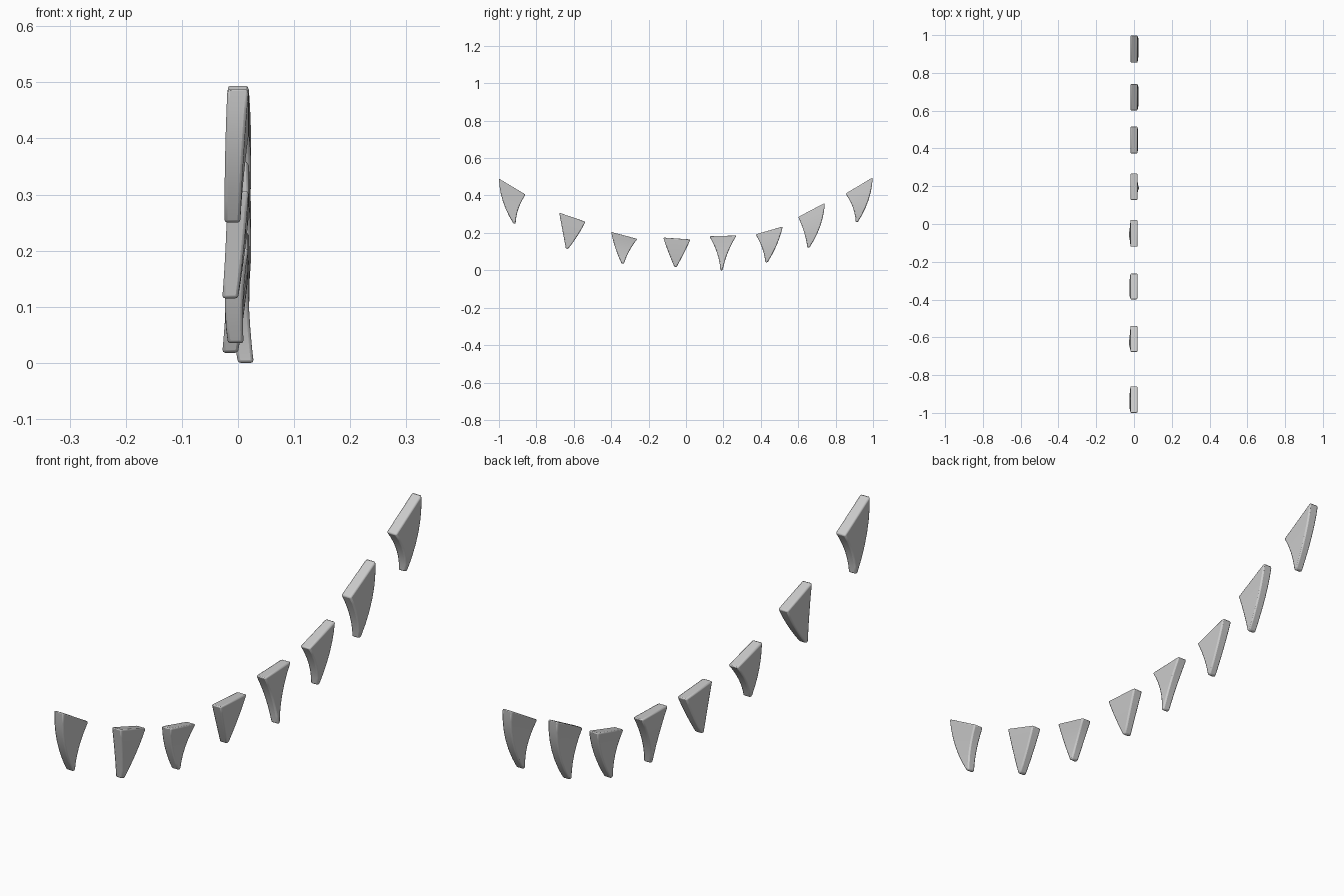
import bpy, bmesh
from mathutils import Vector

if "Cube" in bpy.data.objects:
    bpy.data.objects.remove(bpy.data.objects["Cube"])

ROWS = 7      # rows of vertices from the top edge to the tip
TOP_T, TIP_T = 0.038, 0.028   # thickness at top and tip
TIP_W = 0.012

# (left corner, right corner, tip) in y,z; outward bow of left/right edge; belly and tip shift in x
FLAGS = [
    ((-1.00, .490), (-.858, .405), (-.917, .250), .018, -.012, -.004, -.010),
    ((-.678, .308), (-.538, .260), (-.636, .115), .000, .006, -.002, -.014),
    ((-.400, .205), (-.260, .168), (-.338, .035), .006, -.008, -.006, -.004),
    ((-.122, .175), (.024, .165), (-.056, .018), .002, .002, -.002, -.014),
    ((.125, .182), (.270, .186), (.190, .000), -.012, -.010, .000, .014),
    ((.372, .192), (.517, .234), (.430, .042), -.010, .010, .004, .000),
    ((.600, .285), (.742, .360), (.655, .122), -.007, .018, .006, .004),
    ((.853, .410), (.998, .496), (.913, .258), -.013, .018, .006, .004),
]


def edge_point(corner, tip, bow, t):
    """Point on a bowed flag side, pushed along y."""
    p = Vector(corner).lerp(Vector(tip), t)
    p.x += bow * 4 * t * (1 - t)
    return p


def pennant(name, left, right, tip, bow_l, bow_r, belly, shift):
    bm = bmesh.new()
    rings = []
    for i in range(ROWS):
        t = i / (ROWS - 1)
        half = (TOP_T + (TIP_T - TOP_T) * t) / 2
        cx = shift * t * t + belly * 4 * t * (1 - t)
        a = edge_point(left, (tip[0] - TIP_W / 2, tip[1]), -bow_l, t)
        b = edge_point(right, (tip[0] + TIP_W / 2, tip[1]), bow_r, t)
        rings.append([bm.verts.new(v) for v in (
            (cx - half, a.x, a.y), (cx + half, a.x, a.y),
            (cx + half, b.x, b.y), (cx - half, b.x, b.y))])
    # sides, then top and tip caps
    for r, s in zip(rings, rings[1:]):
        for k in range(4):
            n = (k + 1) % 4
            bm.faces.new((r[k], r[n], s[n], s[k]))
    bm.faces.new(rings[0][::-1])
    bm.faces.new(rings[-1])
    bmesh.ops.recalc_face_normals(bm, faces=bm.faces)
    mesh = bpy.data.meshes.new(name)
    bm.to_mesh(mesh)
    bm.free()
    ob = bpy.data.objects.new(name, mesh)
    bpy.context.collection.objects.link(ob)
    # softly rounded rim
    bev = ob.modifiers.new("rounded_rim", 'BEVEL')
    bev.width, bev.segments, bev.limit_method = 0.005, 2, 'ANGLE'
    bev.angle_limit = 0.9
    bpy.ops.object.select_all(action='DESELECT')
    ob.select_set(True)
    bpy.context.view_layer.objects.active = ob
    bpy.ops.object.shade_smooth_by_angle(angle=0.6)


# row of hanging pennants
for i, flag in enumerate(FLAGS):
    pennant(f"pennant_{i + 1}", *flag)
